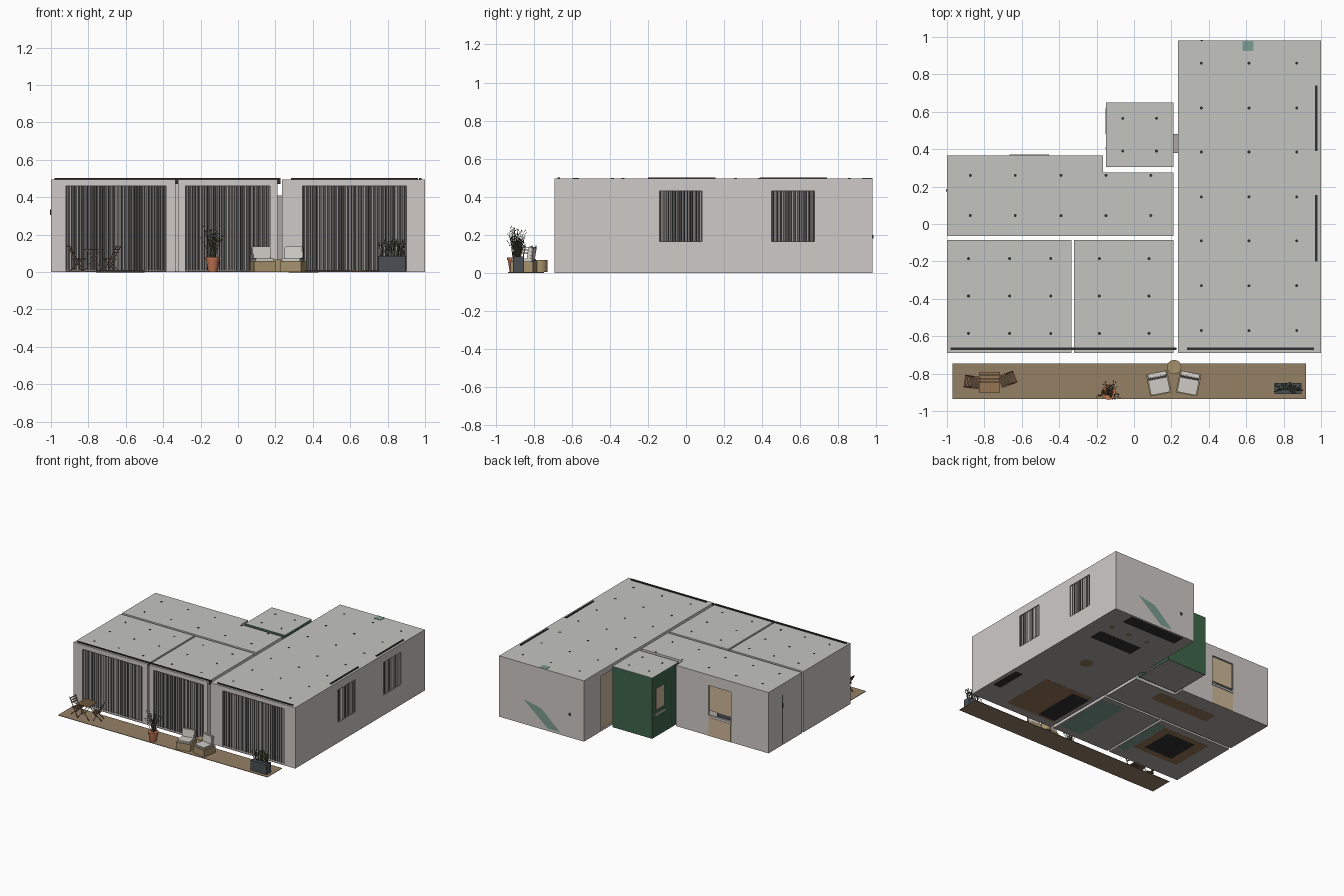
import bpy, bmesh, math, random
from mathutils import Vector, Matrix

if "Cube" in bpy.data.objects:
    bpy.data.objects.remove(bpy.data.objects["Cube"])
random.seed(4)

def mat(name, r, g, b):
    m = bpy.data.materials.new(name)
    m.diffuse_color = (r, g, b, 1)
    m.use_nodes = True
    m.node_tree.nodes["Principled BSDF"].inputs["Base Color"].default_value = m.diffuse_color
    return m

WALL, ROOF = mat("plaster", .62, .59, .57), mat("roof_grey", .55, .56, .53)
FLOOR, BLACK = mat("floor_grey", .4, .38, .36), mat("black", .03, .03, .03)
GREEN, TEAL = mat("green", .05, .13, .07), mat("teal", .2, .34, .29)
FABRIC, DECK = mat("curtain", .42, .4, .39), mat("deck", .3, .22, .13)
WOOD, BROWN = mat("wood", .2, .12, .07), mat("brown", .3, .18, .09)
TAN, WICKER = mat("tan", .62, .48, .32), mat("wicker", .38, .28, .15)
CUSHION, TERRA = mat("cushion", .62, .6, .56), mat("terracotta", .5, .17, .08)
SLATE, LEAF = mat("slate", .07, .08, .09), mat("leaf", .1, .11, .06)

def add_box(bm, lo, hi):
    c = [(a + b) / 2 for a, b in zip(lo, hi)]
    s = [abs(b - a) for a, b in zip(lo, hi)]
    bmesh.ops.create_cube(bm, size=1, matrix=Matrix.Translation(c) @ Matrix.Diagonal((*s, 1)))

def add_bar(bm, p, q, w=.004, d=.004):
    p, q = Vector(p), Vector(q)
    rot = (q - p).to_track_quat('Z', 'Y').to_matrix().to_4x4()
    bmesh.ops.create_cube(bm, size=1, matrix=Matrix.Translation((p + q) / 2) @ rot
                          @ Matrix.Diagonal((w, d, (q - p).length, 1)))

def add_cone(bm, x, y, z0, z1, r0, r1, n=24):
    bmesh.ops.create_cone(bm, cap_ends=True, segments=n, radius1=r0, radius2=r1, depth=z1 - z0,
                          matrix=Matrix.Translation((x, y, (z0 + z1) / 2)))

def make(name, bm, m, x=0, y=0, rot=0, smooth=False):
    me = bpy.data.meshes.new(name)
    bm.to_mesh(me)
    bm.free()
    ob = bpy.data.objects.new(name, me)
    bpy.context.collection.objects.link(ob)
    me.materials.append(m)
    ob.location, ob.rotation_euler = (x, y, 0), (0, 0, math.radians(rot))
    if smooth:
        bpy.context.view_layer.objects.active = ob
        ob.select_set(True)
        bpy.ops.object.shade_smooth_by_angle()
        ob.select_set(False)
    return ob

def box(name, m, x0, x1, y0, y1, z0, z1):
    bm = bmesh.new()
    add_box(bm, (x0, y0, z0), (x1, y1, z1))
    return make(name, bm, m)

H, T = .495, .008

def add_wall(bm, axis, c, a0, a1, inward, holes=()):
    """Wall along an axis, built around its openings (a0, a1, z0, z1)."""
    def piece(u0, u1, z0, z1):
        if u1 - u0 > 1e-4 and z1 - z0 > 1e-4:
            d = sorted((c, c + inward * T))
            if axis == 'x':
                add_box(bm, (u0, d[0], z0), (u1, d[1], z1))
            else:
                add_box(bm, (d[0], u0, z0), (d[1], u1, z1))
    u = a0
    for h0, h1, z0, z1 in sorted(holes):
        piece(u, h0, 0, H)
        piece(h0, h1, 0, z0)
        piece(h0, h1, z1, H)
        u = h1
    piece(u, a1, 0, H)

def room(name, x0, x1, y0, y1, m=WALL, front=(), back=(), left=(), right=()):
    bm = bmesh.new()
    add_wall(bm, 'x', y0, x0, x1, 1, front)
    add_wall(bm, 'x', y1, x0, x1, -1, back)
    add_wall(bm, 'y', x0, y0, y1, 1, left)
    add_wall(bm, 'y', x1, y0, y1, -1, right)
    make(name + "_walls", bm, m)
    box(name + "_roof", ROOF, x0, x1, y0, y1, H - .004, H + .001)
    box(name + "_floor", FLOOR, x0, x1, y0, y1, 0, .005)

# Rooms
side_windows = [(-.14, .085, .165, .43), (.45, .675, .165, .43)]
room("living", .235, 1, -.69, .98, front=[(.345, .9, .005, .46)], right=side_windows,
     left=[(.5, .76, .005, .45)])
room("bedroom_left", -1, -.335, -.69, -.085, front=[(-.92, -.385, .005, .46)])
room("bedroom_mid", -.32, .21, -.69, -.085, front=[(-.28, .17, .005, .46)])
room("bath", -.15, .21, .305, .65, GREEN)

# L-shaped hall
bm = bmesh.new()
add_wall(bm, 'x', -.065, -1, .21, 1)
add_wall(bm, 'x', .365, -1, -.165, -1, [(-.66, -.46, .165, .41)])
add_wall(bm, 'y', -.165, .275, .365, -1)
add_wall(bm, 'x', .275, -.165, .21, -1)
add_wall(bm, 'y', -1, -.065, .365, 1)
add_wall(bm, 'y', .21, -.065, .275, -1)
make("hall_walls", bm, WALL)
for n, m, z0, z1 in (("roof", ROOF, H - .004, H + .001), ("floor", FLOOR, 0, .005)):
    box("hall_" + n, m, -1, .21, -.065, .275, z0, z1)
    box("hall_wing_" + n, m, -1, -.165, .275, .365, z0, z1)
box("door_link", FLOOR, .21, .235, .38, .48, 0, .41)

# Recessed downlights showing on the roofs
grids = [((.36, .615, .87), (.86, .62, .385, .145, -.09, -.33, -.57)),
         ((-.885, -.665, -.445, -.185, .08), (-.185, -.385, -.585)),
         ((-.875, -.635, -.39, -.15, .09), (.26, .045)),
         ((-.06, .12), (.565, .39))]
bm = bmesh.new()
for xs, ys in grids:
    for x in xs:
        for y in ys:
            add_cone(bm, x, y, H - .01, H + .003, .008, .008, 12)
make("downlights", bm, BLACK)

# Curtain rails through the roof
bm = bmesh.new()
for x0, x1, y0, y1 in ((-.98, .228, -.674, -.661), (.283, .963, -.674, -.661),
                       (.969, .982, .39, .74), (.969, .982, -.2, .155)):
    add_box(bm, (x0, y0, .47), (x1, y1, .502))
make("curtain_rails", bm, BLACK)
box("roof_vent", TEAL, .58, .64, .925, .979, .45, .4985)

# Pleated curtains with narrow dark slits
def curtain(name, axis, c, a0, a1, z0):
    pleats, slits = bmesh.new(), bmesh.new()
    u, k, prev = a0, 0, None
    while u < a1:
        d = c + (.007 if k % 2 else -.007) + random.uniform(-.003, .003)
        pts = [(u, d) if axis == 'x' else (d, u)] * 2
        row = [pleats.verts.new((*p, z)) for p, z in zip(pts, (z0, .475))]
        if prev:
            pleats.faces.new((prev[0], row[0], row[1], prev[1]))
        if k % 2 == 0:
            out = .0085 if axis == 'y' else -.0085
            p = (u, c + out) if axis == 'x' else (c + out, u)
            add_box(slits, (p[0] - .001, p[1] - .001, z0), (p[0] + .001, p[1] + .001, .47))
        prev, k = row, k + 1
        u += random.uniform(.005, .012)
    make(name, pleats, FABRIC)
    make(name + "_slits", slits, BLACK)

for n, a0, a1 in (("left", -.95, -.36), ("mid", -.305, .195), ("right", .31, .94)):
    curtain("front_curtain_" + n, 'x', -.668, a0, a1, .008)
for i, (a0, a1) in enumerate(((-.18, .13), (.41, .72))):
    curtain("side_curtain_%d" % i, 'y', .975, a0, a1, .14)

# Back window, entrance trim, handles and bath fittings
box("window_glass", SLATE, -.66, -.52, .34, .345, .165, .41)
box("window_blind", TAN, -.66, -.46, .347, .352, .2, .41)
box("window_sill", CUSHION, -.665, -.455, .355, .371, .155, .17)
box("window_apron", TAN, -.66, -.46, .36, .367, .0, .15)
box("entry_seam", SLATE, -1.001, -.99, .18, .19, .01, .41)
box("entry_handle", BLACK, -1.004, -.99, .175, .185, .305, .335)
box("back_handle", BLACK, .355, .37, .97, .985, .18, .2)
box("passage_panel", TAN, .25, .255, .5, .76, .005, .45)
box("bath_mirror", TAN, -.152, -.14, .5, .6, .22, .39)
box("bath_shelf", FABRIC, -.153, -.14, .48, .62, .17, .19)
box("bath_handle", SLATE, -.153, -.14, .4, .41, .02, .41)

# Wall plant mural reaching the back wall
bm = bmesh.new()
bm.faces.new([bm.verts.new(p) for p in ((.45, .9805, .02), (.56, .9805, .02), (.78, .9805, .2), (.62, .9805, .17))])
make("mural", bm, TEAL)

# Indoor furniture, bases just showing under the floor
for n, m, x0, x1, y0, y1, h in (
        ("kitchen_units", BLACK, .33, .83, .86, .965, .17), ("island", BLACK, .48, .87, .53, .65, .17),
        ("living_rug", BROWN, .27, .72, -.62, -.16, .007), ("tv_unit", BLACK, .9, .97, -.48, -.22, .09),
        ("wardrobe", TEAL, -.01, .19, -.63, -.13, .1), ("screen", TEAL, -.42, -.345, -.6, -.13, .1),
        ("bedroom_rug", BROWN, -.85, -.43, -.52, -.15, .007), ("hall_bench", BROWN, -.6, -.07, .12, .23, .03)):
    box(n, m, x0, x1, y0, y1, -.0006, h)
box("sofa", BLACK, .27, .43, -.6, -.2, -.0012, .09)
box("bed", BLACK, -.76, -.5, -.47, -.2, -.0012, .1)
bm = bmesh.new()
for x, y, r in ((.5, .745, .02), (.67, .745, .02), (.84, .745, .02), (.64, .21, .05)):
    add_cone(bm, x, y, -.0006, .1, r, r)
make("stools", bm, BROWN)

# Terrace
box("terrace", DECK, -.97, .92, -.935, -.745, 0, .004)

# Folding chairs, local front is +x
def folding_chair(name, x, y, rot):
    bm = bmesh.new()
    for s in (-.03, .03):
        add_bar(bm, (.035, s, .004), (-.042, s, .143))
        add_bar(bm, (-.032, s * .85, .004), (.035, s * .85, .07))
        add_bar(bm, (-.012, s, .066), (.04, s, .07))
    for i in range(6):
        sx = -.012 + i * .0105
        add_box(bm, (sx - .004, -.034, .068), (sx + .004, .034, .072))
    for z in (.105, .12, .135):
        bx = .035 - (z - .004) / .139 * .077
        add_bar(bm, (bx, -.034, z), (bx, .034, z), .009, .004)
    make(name, bm, WOOD, x, y, rot)

folding_chair("folding_chair_left", -.865, -.845, -8)
folding_chair("folding_chair_right", -.675, -.83, 200)

# Slatted folding table
bm = bmesh.new()
for i in range(6):
    y = -.9 + i * .0187
    add_box(bm, (-.828, y, .118), (-.716, y + .0165, .123))
for y in (-.89, -.8):
    add_bar(bm, (-.825, y, .004), (-.735, y, .119))
    add_bar(bm, (-.72, y, .004), (-.81, y, .119))
make("folding_table", bm, BROWN)

# Armchairs turned towards each other, and a round side table
def armchair(name, x, y, rot):
    bm = bmesh.new()
    add_box(bm, (-.058, -.06, .004), (.058, .06, .06))
    make(name + "_base", bm, WICKER, x, y, rot)
    bm = bmesh.new()
    add_box(bm, (-.052, -.056, .06), (.052, .055, .076))
    bmesh.ops.create_cube(bm, size=1, matrix=Matrix.Translation((0, .042, .104)) @ Matrix.Rotation(-.15, 4, 'X')
                          @ Matrix.Diagonal((.1, .026, .066, 1)))
    bmesh.ops.bevel(bm, geom=bm.edges[:], offset=.004, segments=2, affect='EDGES')
    make(name + "_cushions", bm, CUSHION, x, y, rot, True)

armchair("armchair_left", .132, -.852, 11)
armchair("armchair_right", .292, -.852, -11)
bm = bmesh.new()
add_cone(bm, .215, -.765, .004, .068, .038, .038, 32)
make("side_table", bm, WICKER, smooth=True)

# Pot and planter with spiky plants
def plant(name, x0, x1, y, base, top, n, spread):
    bm = bmesh.new()
    for _ in range(n):
        p = Vector((random.uniform(x0, x1), y + random.uniform(-.012, .012), base))
        a, r = random.uniform(0, math.tau), random.uniform(.1, 1) * spread
        tip = p + Vector((math.cos(a) * r, math.sin(a) * r, (top - base) * random.uniform(.5, 1)))
        mid = p.lerp(tip, .55) + Vector((0, 0, .012))
        add_bar(bm, p, mid, .002, .002)
        add_bar(bm, mid, tip, .0015, .0015)
        for t in (.3, .6, 1):
            q = mid.lerp(tip, t)
            add_bar(bm, q, q + Vector([random.uniform(-.01, .01) for _ in "xyz"]), .005, .001)
    make(name, bm, LEAF)

bm = bmesh.new()
add_cone(bm, -.135, -.9, .004, .068, .026, .036)
add_cone(bm, -.135, -.9, .068, .08, .04, .04)
make("terracotta_pot", bm, TERRA, smooth=True)
plant("pot_plant", -.15, -.12, -.9, .08, .245, 34, .065)
box("planter", SLATE, .75, .895, -.908, -.85, .004, .085)
plant("planter_plant", .76, .885, -.879, .085, .175, 50, .025)
